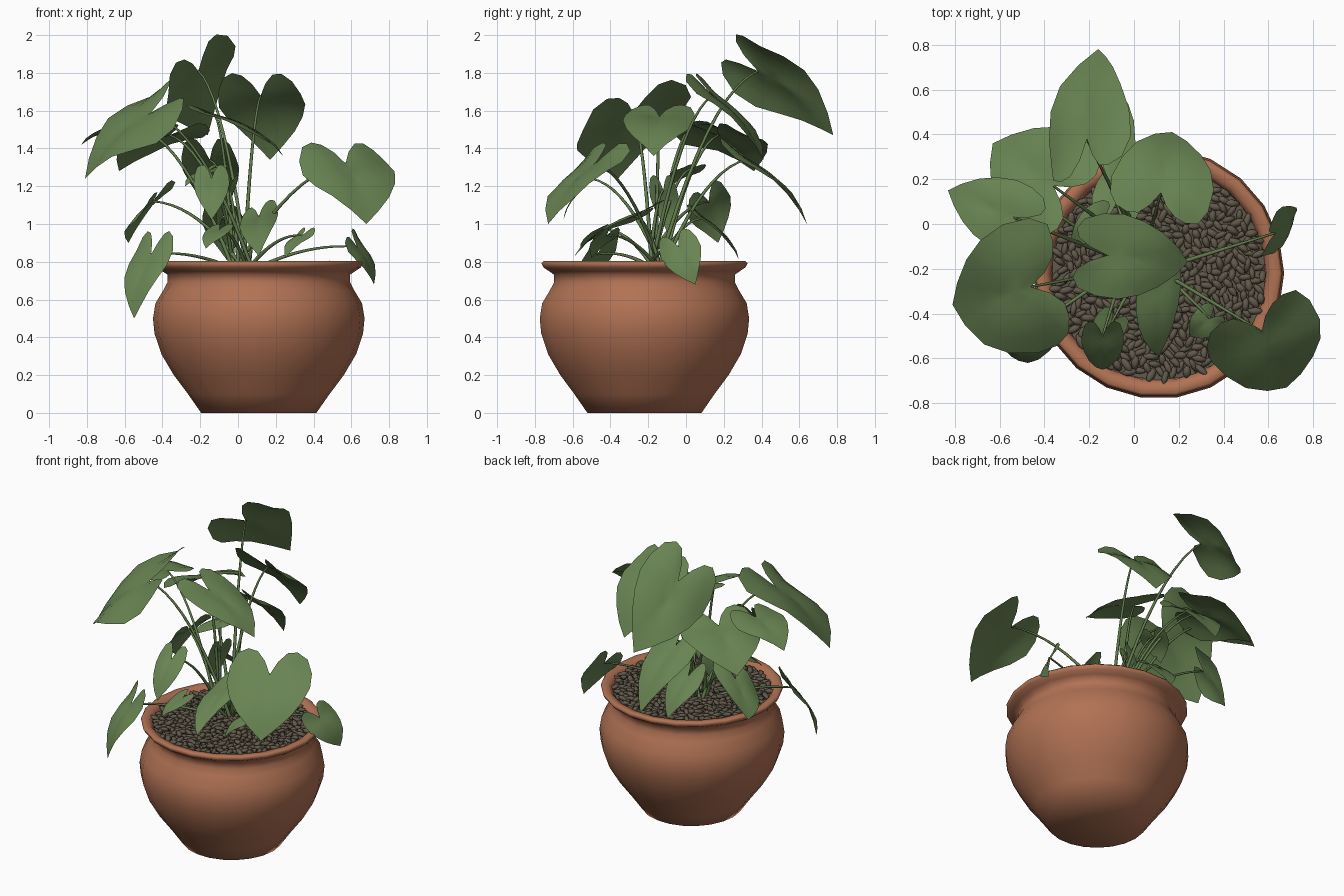
import bpy, bmesh, math, random
from mathutils import Vector, Matrix

if "Cube" in bpy.data.objects:
    bpy.data.objects.remove(bpy.data.objects["Cube"])

random.seed(4)
CENTRE = Vector((0.11, -0.22, 0))


def material(name, rgb):
    m = bpy.data.materials.new(name)
    m.diffuse_color = (*rgb, 1)
    m.use_nodes = True
    m.node_tree.nodes["Principled BSDF"].inputs["Base Color"].default_value = m.diffuse_color
    return m


TERRACOTTA = material("terracotta", (0.44, 0.168, 0.088))
LEAF = material("leaf_green", (0.14, 0.23, 0.085))
STEM = material("stem_green", (0.125, 0.205, 0.075))
STONE = material("stone_brown", (0.12, 0.098, 0.068))


def add_mesh(name, bm, mat, angle=None):
    me = bpy.data.meshes.new(name)
    bm.to_mesh(me)
    bm.free()
    me.materials.append(mat)
    ob = bpy.data.objects.new(name, me)
    bpy.context.collection.objects.link(ob)
    if angle:
        bpy.ops.object.select_all(action='DESELECT')
        ob.select_set(True)
        bpy.context.view_layer.objects.active = ob
        bpy.ops.object.shade_smooth_by_angle(angle=math.radians(angle))
    return ob


# Pot: lathed profile with rolled rim and hollow top
profile = [(0, 0), (.305, 0), (.375, .1), (.45, .2), (.515, .31), (.552, .42), (.56, .5),
           (.547, .58), (.505, .65), (.484, .69), (.484, .732), (.51, .75), (.54, .77),
           (.552, .792), (.54, .803), (.5, .798), (.48, .765), (.475, .7)]
bm = bmesh.new()
pts = [bm.verts.new(CENTRE + Vector((r, 0, z))) for r, z in profile]
edges = [bm.edges.new(p) for p in zip(pts, pts[1:])]
bmesh.ops.spin(bm, geom=pts + edges, cent=CENTRE, axis=(0, 0, 1),
               angle=math.tau, steps=22, use_duplicate=False)
bmesh.ops.remove_doubles(bm, verts=bm.verts, dist=1e-4)
bmesh.ops.recalc_face_normals(bm, faces=bm.faces)
add_mesh("pot", bm, TERRACOTTA, 80)

# Soil bed
bm = bmesh.new()
bmesh.ops.create_circle(bm, cap_ends=True, segments=22, radius=.478,
                        matrix=Matrix.Translation(CENTRE + Vector((0, 0, .765))))
add_mesh("soil", bm, STONE)

# Pebbles: elongated stones spread evenly over the soil
bm = bmesh.new()
COUNT = 480
for i in range(COUNT):
    r = .47 * math.sqrt((i + .5) / COUNT)
    a = i * 2.39996
    pos = CENTRE + Vector((r * math.cos(a), r * math.sin(a), random.uniform(.772, .788)))
    rot = Matrix.Rotation(random.uniform(0, math.tau), 4, 'Z') @ \
        Matrix.Rotation(random.uniform(-.4, .4), 4, 'Y')
    size = Matrix.Diagonal((random.uniform(.03, .042), random.uniform(.015, .02), .016, 1))
    bmesh.ops.create_icosphere(bm, subdivisions=1, radius=1,
                               matrix=Matrix.Translation(pos) @ rot @ size)
add_mesh("pebbles", bm, STONE, 60)

# Heart-shaped half outline: (along midrib, sideways)
HALF = [(0, 0), (-.2, .16), (-.34, .36), (-.37, .58), (-.29, .82), (-.08, .97),
        (.16, 1), (.4, .87), (.62, .64), (.83, .32), (1, 0)]
HUB = Vector((.15, 0))
RINGS = 4


def make_leaf(name, base, tip, width, turn=0, rise=0):
    base, tip = Vector(base), Vector(tip)
    along = tip - base
    # Width runs level and square to the midrib unless turned or raised
    side = math.atan2(along.y, along.x) - math.pi / 2 + math.radians(turn)
    across = Vector((width * math.cos(side), width * math.sin(side), rise))
    normal = along.cross(across).normalized()
    if normal.z < 0:
        normal, across = -normal, -across
    outline = HALF + [(u, -v) for u, v in HALF[-2:0:-1]]
    phase = random.uniform(0, 6)

    def place(u, v, s, k):
        bulge = .36 * along.length * u * (1 - u) if u > 0 else .12 * along.length * u
        crease = .07 * across.length * min(abs(v), .5)
        curl = -.08 * across.length * v * v
        wave = .035 * across.length * s * s * math.sin(k * 1.3 + phase) * abs(v)
        return base + along * u + across * (v / 2) + normal * (bulge + crease + curl + wave)

    bm = bmesh.new()
    hub = bm.verts.new(place(HUB.x, 0, 0, 0))
    rings = []
    for r in range(1, RINGS + 1):
        s = r / RINGS
        rings.append([bm.verts.new(place(*HUB.lerp(Vector(p), s), s, k))
                      for k, p in enumerate(outline)])
    n = len(outline)
    for k in range(n):
        j = (k + 1) % n
        bm.faces.new((hub, rings[0][k], rings[0][j]))
        for a, b in zip(rings, rings[1:]):
            bm.faces.new((a[k], b[k], b[j], a[j]))
    bm.normal_update()
    if sum(f.normal.dot(normal) for f in bm.faces) < 0:
        bmesh.ops.reverse_faces(bm, faces=bm.faces)
    add_mesh(name, bm, LEAF, 70)
    return place(0, 0, 1, 0)


# Leaves: notch point, tip point, width, optional turn and rise
LEAVES = {
    "leaf_top_back": ((-.21, .38, 1.81), (-.16, .78, 1.47), .39, 28, .26),
    "leaf_back_centre": ((.12, .14, 1.68), (.17, .41, 1.34), .46),
    "leaf_middle": ((-.12, -.14, 1.57), (.24, -.17, 1.36), .38),
    "leaf_left_big": ((-.46, -.28, 1.59), (-.81, -.36, 1.24), .6, 0, .18),
    "leaf_left_back": ((-.54, .03, 1.52), (-.83, .15, 1.42), .32),
    "leaf_back_left": ((-.36, .17, 1.47), (-.63, .36, 1.28), .5),
    "leaf_back_low": ((-.15, .32, 1.34), (-.11, .64, 1), .3),
    "leaf_right_big": ((.57, -.48, 1.32), (.68, -.73, 1), .52),
    "leaf_front_centre": ((.11, -.27, 1.04), (.11, -.59, .83), .23, 28, -.08),
    "leaf_front_left": ((-.14, -.5, 1.24), (-.14, -.65, 1.02), .19),
    "leaf_rim_right": ((.63, -.04, .88), (.72, .05, .68), .21, -59, -.08),
    "leaf_side_left": ((-.45, .12, 1.12), (-.58, .17, .9), .26, -15, .12),
    "leaf_hanging_left": ((-.46, -.47, .84), (-.55, -.59, .5), .25),
    "leaf_small_front": ((-.1, -.44, .97), (-.17, -.56, .87), .15),
    "leaf_small_right": ((.34, -.42, .94), (.25, -.5, .82), .14),
    "leaf_small_inner": ((-.14, .02, 1.29), (-.28, -.08, 1.2), .17),
    "leaf_inner_back": ((-.08, .09, 1.03), (-.06, .28, .81), .22),
    "leaf_inner_upright": ((-.05, -.12, 1.18), (-.1, -.1, .96), .16),
}
curve = bpy.data.curves.new("stems", 'CURVE')
curve.dimensions = '3D'
curve.bevel_depth = .009
curve.bevel_resolution = 1
STEPS = 10
for name, spec in LEAVES.items():
    end = make_leaf(name, *spec)
    # Stem: arcs from the crown of the plant up to the leaf notch
    start = Vector((.03 + random.uniform(-.06, .06), -.17 + random.uniform(-.06, .06), .75))
    ctrl = start.lerp(end, .5)
    ctrl.z = start.z + (end.z - start.z) * .85 + .04
    spline = curve.splines.new('POLY')
    spline.points.add(STEPS)
    for i, p in enumerate(spline.points):
        t = i / STEPS
        p.co = (*(start.lerp(ctrl, t).lerp(ctrl.lerp(end, t), t)), 1)
        p.radius = 1.25 - .65 * t
stems = bpy.data.objects.new("stems", curve)
curve.materials.append(STEM)
bpy.context.collection.objects.link(stems)
bpy.ops.object.select_all(action='DESELECT')
stems.select_set(True)
bpy.context.view_layer.objects.active = stems
bpy.ops.object.convert(target='MESH')
